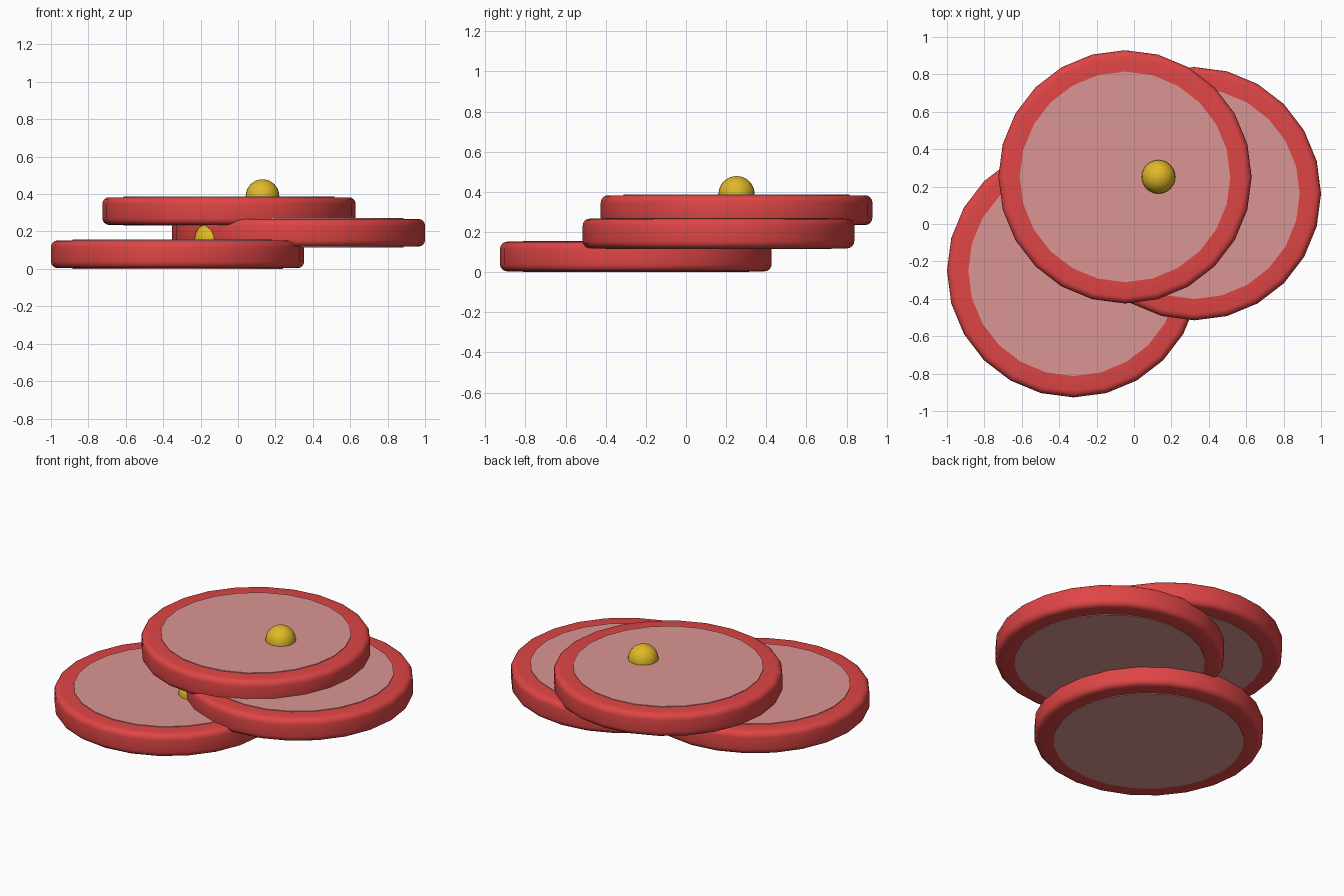
import bpy, bmesh, math
from mathutils import Matrix

if "Cube" in bpy.data.objects:
    bpy.data.objects.remove(bpy.data.objects["Cube"])

SIDES = 24
R_OUT, R_FACE, THICK, LIP, CORNER = 0.677, 0.563, 0.156, 0.004, 0.036


def material(name, rgb):
    m = bpy.data.materials.new(name)
    m.diffuse_color = (*rgb, 1)
    m.use_nodes = True
    m.node_tree.nodes["Principled BSDF"].inputs["Base Color"].default_value = m.diffuse_color
    return m


RED = material("red", (0.74, 0.06, 0.06))
PINK = material("dusty pink", (0.70, 0.30, 0.29))
GOLD = material("gold", (0.74, 0.48, 0.02))


def finish(bm, name, mat, loc):
    bmesh.ops.recalc_face_normals(bm, faces=bm.faces)
    me = bpy.data.meshes.new(name)
    bm.to_mesh(me)
    bm.free()
    me.materials.append(mat)
    ob = bpy.data.objects.new(name, me)
    bpy.context.collection.objects.link(ob)
    ob.location = loc
    bpy.ops.object.select_all(action='DESELECT')
    ob.select_set(True)
    bpy.context.view_layer.objects.active = ob
    bpy.ops.object.shade_smooth_by_angle(angle=math.radians(35))
    return ob


def rim(name, loc):
    # rounded rim, lathed profile from inner top round to inner bottom
    top, bot = THICK - LIP, LIP
    c = R_OUT - CORNER
    pts = [(R_FACE - 0.01, top)]
    for i in range(5):
        a = math.radians(90 - 22.5 * i)
        pts.append((c + CORNER * math.cos(a), top - CORNER + CORNER * math.sin(a)))
    for i in range(5):
        a = math.radians(-22.5 * i)
        pts.append((c + CORNER * math.cos(a), bot + CORNER + CORNER * math.sin(a)))
    pts.append((R_FACE - 0.01, bot))
    bm = bmesh.new()
    rings = []
    for k in range(SIDES):
        t = 2 * math.pi * k / SIDES
        rings.append([bm.verts.new((r * math.cos(t), r * math.sin(t), z)) for r, z in pts])
    n = len(pts)
    for k in range(SIDES):
        a, b = rings[k], rings[(k + 1) % SIDES]
        for i in range(n):
            j = (i + 1) % n
            bm.faces.new((a[i], b[i], b[j], a[j]))
    finish(bm, name, RED, loc)


def face_plate(name, loc):
    # pink disc just proud of the rim, top and bottom
    bm = bmesh.new()
    bmesh.ops.create_cone(bm, cap_ends=True, segments=SIDES, radius1=R_FACE,
                          radius2=R_FACE, depth=THICK,
                          matrix=Matrix.Translation((0, 0, THICK / 2)))
    # put a vertex on the x axis like the rim
    v = bm.verts[:][0].co
    bmesh.ops.rotate(bm, verts=bm.verts, cent=(0, 0, 0),
                     matrix=Matrix.Rotation(-math.atan2(v.y, v.x), 3, 'Z'))
    finish(bm, name, PINK, loc)


def ball(name, loc):
    bm = bmesh.new()
    bmesh.ops.create_uvsphere(bm, u_segments=24, v_segments=16, radius=0.09)
    finish(bm, name, GOLD, (loc[0] + 0.179, loc[1], loc[2] + THICK + 0.002))


# three stacked, overlapping discs
discs = {
    "lower": (-0.323, -0.250, 0.0),
    "middle": (0.323, 0.162, 0.115),
    "upper": (-0.048, 0.252, 0.231),
}
for label, loc in discs.items():
    rim(label + "_disc_rim", loc)
    face_plate(label + "_disc_face", loc)
    ball(label + "_disc_knob", loc)
